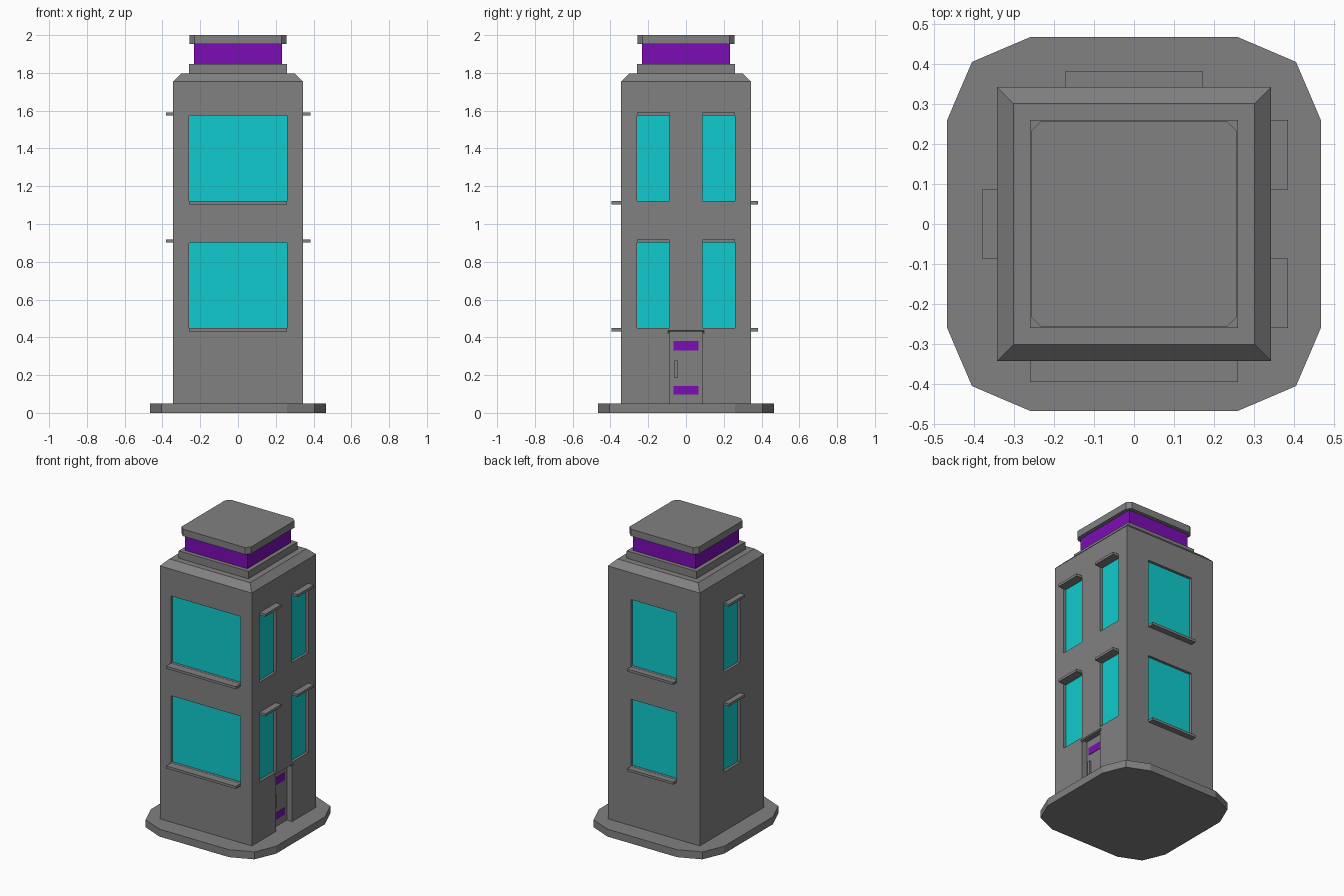
import bpy
import bmesh
from math import radians
from mathutils import Matrix

cube = bpy.data.objects.get("Cube")
if cube:
    bpy.data.objects.remove(cube, do_unlink=True)


def material(name, rgb):
    m = bpy.data.materials.new(name)
    m.use_nodes = True
    m.diffuse_color = (*rgb, 1)
    m.node_tree.nodes["Principled BSDF"].inputs["Base Color"].default_value = (*rgb, 1)
    return m


STONE = material("grey stone", (0.22, 0.22, 0.22))
GLASS = material("cyan glass", (0.005, 0.6, 0.62))
PURPLE = material("purple trim", (0.2, 0.004, 0.46))

WALL = 0.343
SIDES = {"front": 0, "right": 90, "back": 180, "left": -90}


def finish(bm, name, mat):
    mesh = bpy.data.meshes.new(name)
    bmesh.ops.recalc_face_normals(bm, faces=bm.faces)
    bm.to_mesh(mesh)
    bm.free()
    mesh.materials.append(mat)
    obj = bpy.data.objects.new(name, mesh)
    bpy.context.collection.objects.link(obj)
    return obj


def prism(name, outline, z0, z1, mat, inset=0):
    """Extrude an outline upward, with an optional sloped shoulder on top."""
    bm = bmesh.new()
    top = bm.faces.new([bm.verts.new((x, y, z0)) for x, y in outline])
    out = bmesh.ops.extrude_face_region(bm, geom=[top], use_keep_orig=True)
    rim = [g for g in out["geom"] if isinstance(g, bmesh.types.BMVert)]
    for v in rim:
        v.co.z = z1
    if inset:
        cap = [g for g in out["geom"] if isinstance(g, bmesh.types.BMFace)]
        out = bmesh.ops.extrude_face_region(bm, geom=cap)
        bmesh.ops.delete(bm, geom=cap, context="FACES")
        for v in [g for g in out["geom"] if isinstance(g, bmesh.types.BMVert)]:
            v.co.x -= inset if v.co.x > 0 else -inset
            v.co.y -= inset if v.co.y > 0 else -inset
            v.co.z += inset
    return finish(bm, name, mat)


def corners(r, cut=0):
    """Square outline of half-width r, optionally with cut corners."""
    if not cut:
        return [(-r, -r), (r, -r), (r, r), (-r, r)]
    c = r - cut
    return [(-c, -r), (c, -r), (r, -c), (r, c), (c, r), (-c, r), (-r, c), (-r, -c)]


def wall_box(name, side, u, width, d0, d1, z0, z1, mat, slope=0):
    """Box on a wall: u runs along it, d is the distance out from the centre."""
    bm = bmesh.new()
    bmesh.ops.create_cube(bm, size=1)
    for v in bm.verts:
        if slope and v.co.z > 0 and v.co.y > 0:
            v.co.z -= slope / (z1 - z0)
        v.co.x = u + v.co.x * width
        v.co.y = -(d0 + d1) / 2 + v.co.y * (d1 - d0)
        v.co.z = (z0 + z1) / 2 + v.co.z * (z1 - z0)
    bm.transform(Matrix.Rotation(radians(SIDES[side]), 4, "Z"))
    return finish(bm, name, mat)


# Plinth with a twelve-sided outline
quarter = [(0.467, -0.26), (0.467, 0.26), (0.405, 0.405)]
plinth = []
for turn in range(4):
    for x, y in quarter:
        for _ in range(turn):
            x, y = -y, x
        plinth.append((x, y))
prism("plinth", plinth, 0, 0.05, STONE)

# Tower body and roof stack
body = prism("tower_body", corners(WALL), 0.048, 1.755, STONE, inset=0.042)
prism("roof_collar", corners(0.26), 1.79, 1.847, STONE)
prism("roof_band", corners(0.233), 1.847, 1.953, PURPLE)
prism("roof_cap", corners(0.258, 0.027), 1.953, 2.0, STONE)

# Windows: side, centre, width, ledge kind and ledge reach
windows = [
    ("front", 0, 0.52, "sill", 0.395),
    ("right", -0.173, 0.173, "lintel", 0.385),
    ("right", 0.173, 0.173, "lintel", 0.385),
    ("back", 0, 0.342, "sill", 0.382),
    ("left", 0, 0.173, "lintel", 0.38),
]
HEIGHT, RECESS = 0.452, 0.02
cutters = []
for side, u, width, ledge, reach in windows:
    for floor, z in (("lower", 0.45), ("upper", 1.122)):
        label = f"{side}_{floor}"
        cutters.append(wall_box("window_cutter", side, u, width, WALL - RECESS,
                                WALL + 0.05, z, z + HEIGHT, STONE))
        wall_box(label + "_window", side, u, width, WALL - RECESS - 0.002,
                 WALL - RECESS + 0.002, z, z + HEIGHT, GLASS)
        base = z - 0.018 if ledge == "sill" else z + HEIGHT
        wall_box(f"{label}_{ledge}", side, u, width, WALL - 0.001, reach,
                 base, base + 0.017, STONE)

# Doorway with a sloped head
DOOR = WALL - 0.04
cutters.append(wall_box("door_cutter", "right", 0, 0.174, DOOR, 0.4, 0.03, 0.43, STONE))
cutters.append(wall_box("door_head_cutter", "right", 0, 0.19, WALL - 0.012, WALL + 0.002,
                        0.42, 0.438, STONE, slope=0.012))
for name, z0, z1 in (("upper_door_panel", 0.33, 0.38), ("lower_door_panel", 0.097, 0.143)):
    wall_box(name, "right", 0, 0.132, DOOR - 0.002, DOOR + 0.003, z0, z1, PURPLE)
wall_box("door_handle", "right", -0.055, 0.018, DOOR - 0.002, DOOR + 0.015, 0.185, 0.278, STONE)

# Carve the openings into the body
bpy.context.view_layer.objects.active = body
for cutter in cutters:
    cutter.hide_render = True
    mod = body.modifiers.new("opening", "BOOLEAN")
    mod.operation = "DIFFERENCE"
    mod.solver = "EXACT"
    mod.object = cutter
    bpy.ops.object.modifier_apply(modifier=mod.name)
    bpy.data.objects.remove(cutter, do_unlink=True)
